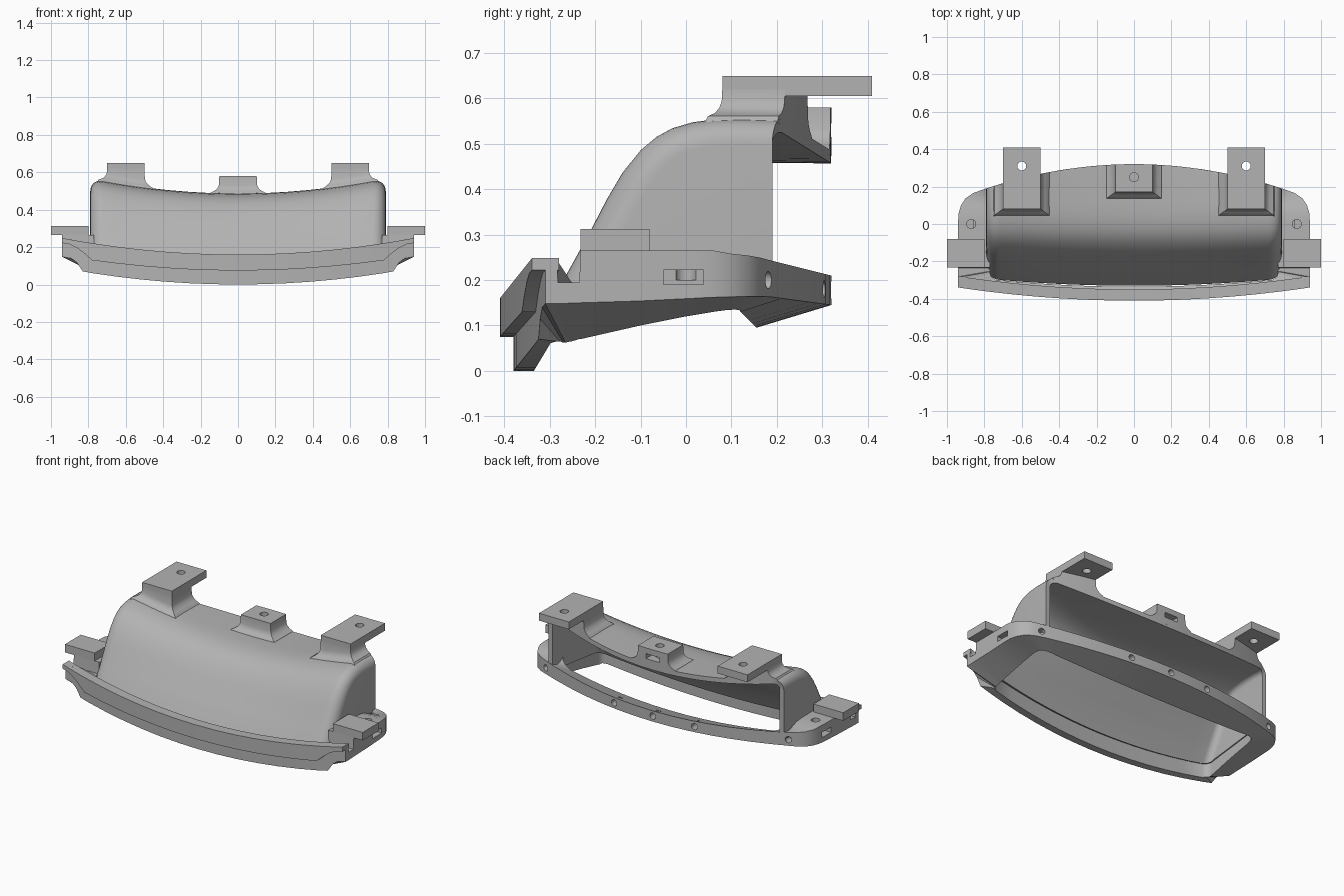
import bpy, bmesh, math
from mathutils import Vector

if "Cube" in bpy.data.objects:
    bpy.data.objects.remove(bpy.data.objects["Cube"])

grey = bpy.data.materials.new("plain_grey")
grey.diffuse_color = (0.45, 0.45, 0.45, 1)
grey.use_nodes = True
grey.node_tree.nodes["Principled BSDF"].inputs["Base Color"].default_value = grey.diffuse_color


def make(name, verts, faces, fix=True):
    me = bpy.data.meshes.new(name)
    me.from_pydata(verts, [], faces)
    if fix:
        bm = bmesh.new()
        bm.from_mesh(me)
        bmesh.ops.recalc_face_normals(bm, faces=bm.faces)
        bm.to_mesh(me)
        bm.free()
    ob = bpy.data.objects.new(name, me)
    me.materials.append(grey)
    bpy.context.collection.objects.link(ob)
    return ob


def select(ob):
    bpy.ops.object.select_all(action='DESELECT')
    bpy.context.view_layer.objects.active = ob
    ob.select_set(True)


def loft(name, rings, closed=False):
    """Skin equal-sized rings; cap the ends or close into a loop."""
    n, m = len(rings[0]), len(rings)
    faces = [(i * n + j, i * n + (j + 1) % n, (i + 1) % m * n + (j + 1) % n, (i + 1) % m * n + j)
             for i in range(m if closed else m - 1) for j in range(n)]
    if not closed:
        faces += [tuple(range(n)), tuple(range((m - 1) * n, m * n))]
    return make(name, [p for r in rings for p in r], faces)


def box(name, x0, x1, y0, y1, z0, z1):
    return loft(name, [[(x0, y0, z), (x1, y0, z), (x1, y1, z), (x0, y1, z)] for z in (z0, z1)])


def rod(p, d, r, length):
    """Cylinder cutter centred on p along direction d."""
    d = Vector(d).normalized()
    u = d.orthogonal().normalized()
    v = d.cross(u)
    ring = [u * math.cos(k * math.pi / 10) * r + v * math.sin(k * math.pi / 10) * r for k in range(20)]
    return loft("cutter", [[tuple(Vector(p) + q + d * s * length / 2) for q in ring] for s in (-1, 1)])


def cut(ob, cutters):
    for c in cutters:
        m = ob.modifiers.new("cut", 'BOOLEAN')
        m.operation, m.solver, m.object = 'DIFFERENCE', 'EXACT', c
        select(ob)
        bpy.ops.object.modifier_apply(modifier=m.name)
        bpy.data.objects.remove(c)


def smooth(ob):
    select(ob)
    bpy.ops.object.shade_smooth_by_angle(angle=math.radians(32))


def back(x):
    return 0.32 - 0.2083 * x * x


def roof(x):
    return 0.485 + 0.13 * x * x


# Hood: curved sheet with rounded sides, open at the back and the bottom
R, W = 0.07, 0.79
PROFILE = [(-.27, .2), (-.24, .255), (-.21, .31), (-.175, .378), (-.14, .438), (-.1, .488), (-.065, .517),
           (-.03, .536), (.015, .549), (.06, .555), (.12, .557)]


def hood_row(x, d):
    k = (roof(x) - 0.2) / 0.355
    pts = [(-.33 + .06 * x * x, .09 + .1 * x * x)]
    pts += [(y, .2 + (z - .2) * k) for y, z in PROFILE] + [(back(x), roof(x))]
    row = []
    for j, (y, z) in enumerate(pts):
        a, b = pts[max(j - 1, 0)], pts[min(j + 1, len(pts) - 1)]
        t = Vector((b[0] - a[0], b[1] - a[1])).normalized()
        last = j == len(pts) - 1
        row.append((x, y if last else y - t.y * -d, z - t.x * d * (j > 0)))
    return row


half = [(i * .09, 0) for i in range(8)]
half += [(W - R + R * math.sin(a), R * (1 - math.cos(a))) for a in [k * math.pi / 16 for k in range(9)]]
stations = [(-x, d) for x, d in reversed(half[1:])] + half
rows = [hood_row(x, d) for x, d in stations]
n, m = len(rows[0]), len(rows)
verts = [p for r in rows for p in r]
faces = [(i * n + j, (i + 1) * n + j, (i + 1) * n + j + 1, i * n + j + 1) for i in range(m - 1) for j in range(n - 1)]
low = len(verts)
verts += [(-W, .19, .2), (W, .19, .2)]
faces.append(tuple(range(n)) + (low,))
faces.append(tuple(reversed(range((m - 1) * n, m * n))) + (low + 1,))
hood = make("hood", verts, faces, fix=False)
s = hood.modifiers.new("wall", 'SOLIDIFY')
s.thickness, s.offset = 0.028, -1
select(hood)
bpy.ops.object.modifier_apply(modifier="wall")
smooth(hood)

# Base frame: ring of (outer x, y, low, high, inner x, y, low, high) from front to back
ring = []
for x in (0, .13, .26, .39, .52, .65, .78):
    q = x * x
    ring.append((x, -.38 + .08 * q, .1 * q, .16 + .1 * q, x * .95, -.335 + .06 * q, .1 * q, .14 + .08 * q))
ring += [
    (.83, -.325, .07, .228, .76, -.285, .065, .19),
    (.86, -.321, .115, .234, .765, -.278, .065, .195),
    (.89, -.317, .14, .24, .768, -.27, .062, .195),
    (.94, -.31, .148, .245, .77, -.265, .062, .195),
    (.94, -.285, .148, .245, .77, -.255, .065, .195),
    (.94, -.282, .148, .195, .77, -.252, .065, .195),
    (.94, -.235, .15, .195, .77, -.235, .07, .195),
    (.94, -.232, .15, .265, .77, -.232, .07, .265),
    (.94, -.1, .154, .265, .77, -.1, .1, .265),
    (.94, .02, .16, .265, .77, .0, .12, .265),
    (.937, .06, .162, .265, .77, .06, .13, .26),
    (.925, .1, .163, .258, .765, .09, .134, .25),
    (.9, .138, .164, .254, .75, .108, .135, .235),
    (.86, .165, .164, .249, .73, .117, .134, .22),
    (.8, .187, .163, .243, .69, .123, .131, .2)]
for x in (.72, .6, .48, .36, .24, .12, 0):
    q = x * x
    ring.append((x, back(x), .145 + .028 * q, .21 + .052 * q, x * .92, .155 - .07 * q, .095 + .07 * q, .15 + .08 * q))


def section(r, s):
    X, Y, a, b, x, y, c, d = r
    return [(s * X, Y, a), (s * X, Y, b), (s * x, y, d), (s * x, y, c)]


frame = loft("base_frame", [section(r, 1) for r in ring] + [section(r, -1) for r in reversed(ring[1:-1])], True)
holes = [rod((0, .32, .178), (0, 1, 0), .019, .12)]
for s in (-1, 1):
    holes += [rod((s * .27, back(.27), .18), (s * .11, 1, 0), .019, .12),
              rod((s * .815, .182, .2), (s * .4, 1, 0), .019, .12),
              rod((s * .87, 0, .265), (0, 0, 1), .024, .13),
              box("cutter", s * .94 - .08, s * .94 + .08, -.05, .038, .19, .222)]
cut(frame, holes)
smooth(frame)

# Front lip: raised bar along the curved front edge, its underside rising at the ends
lip = []
for x in [-.94, -.9, -.86, -.82, -.78] + [i * .13 for i in range(-5, 6)] + [.78, .82, .86, .9, .94]:
    q, a = x * x, abs(x)
    bottom = .075 + .09 * q
    if a > .78:
        bottom = .13 + .092 * math.sin((a - .78) / .16 * math.pi / 2)
    lip.append([(x, y + .08 * q, z) for y, z in
                ((-.41, bottom), (-.41, .16 + .1 * q), (-.35, .16 + .1 * q), (-.35, bottom))])
smooth(loft("front_lip", lip))


# Flared pedestals that blend into the hood roof
def pedestal(name, x0, x1, y0, top):
    rings = []
    for e, h in ((.055, -.012), (.045, .004), (.025, .014), (.01, .028), (.002, .045), (0, None)):
        xs = [x0 - e + (x1 - x0 + 2 * e) * k / 6 for k in range(7)]
        zs = [top if h is None else min(roof(x) + h, top - .01) for x in xs]
        rings.append([(x, y0 - e * .7, z) for x, z in zip(xs, zs)] +
                     [(x, back(x), z) for x, z in zip(reversed(xs), reversed(zs))])
    return loft(name, rings)


for s, side in ((-1, "left"), (1, "right")):
    smooth(pedestal(side + "_pedestal", s * .6 - .1, s * .6 + .1, .08, .62))
    plate = box(side + "_top_tab", s * .6 - .1, s * .6 + .1, .08, .41, .605, .65)
    cut(plate, [rod((s * .6, .31, .63), (0, 0, 1), .024, .2)])
    smooth(plate)
    box(side + "_side_tab", s * .9 - .1, s * .9 + .1, -.232, -.08, .264, .313)

# Centre mount with a screw hole and a nut slot in its back
mount = pedestal("centre_mount", -.1, .1, .17, .58)
cut(mount, [rod((0, .25, .56), (0, 0, 1), .024, .11),
            box("cutter", -.045, .045, .22, .36, .515, .545)])
smooth(mount)
